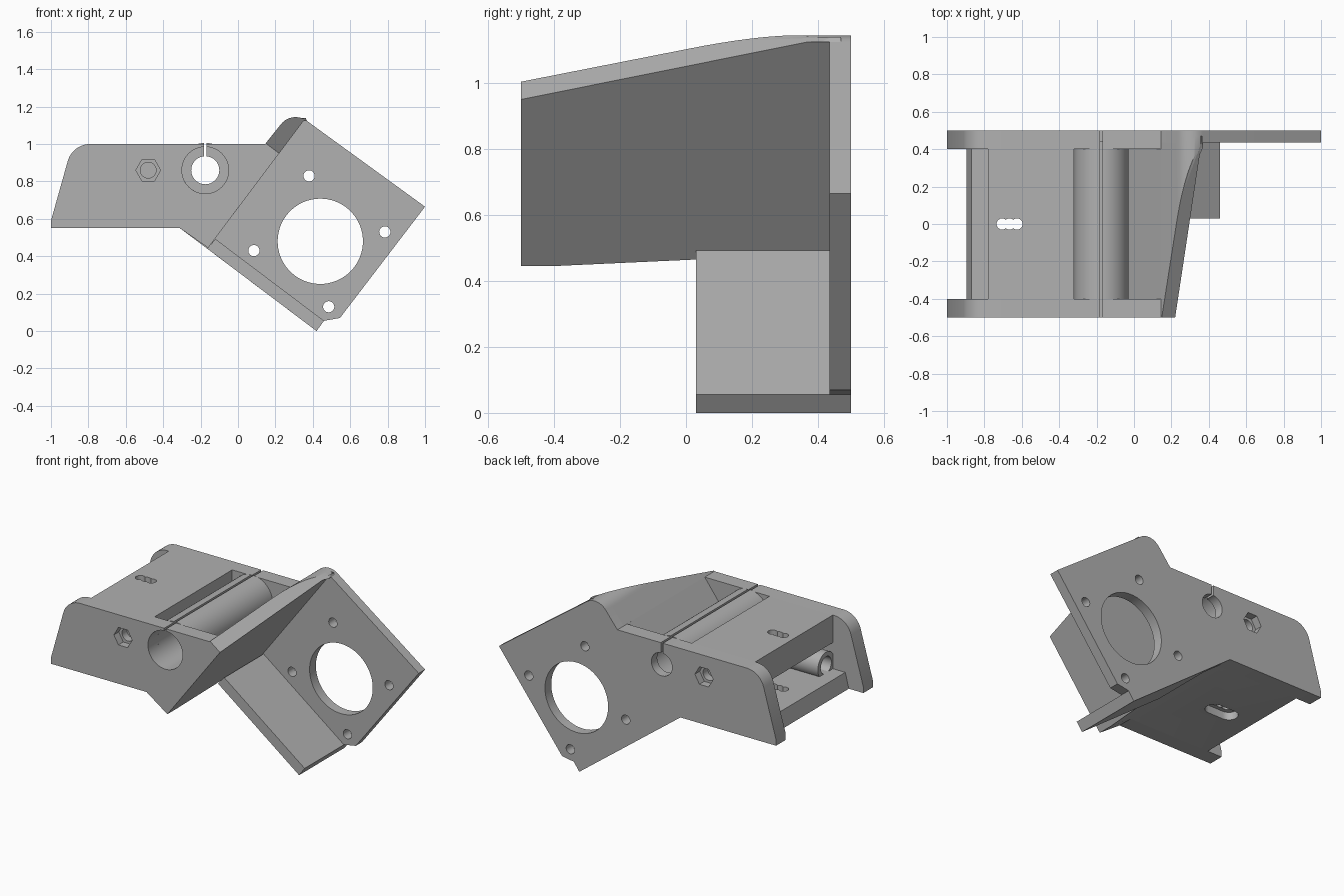
import bpy, bmesh, math
from mathutils import Vector

old = bpy.data.objects.get("Cube")
if old:
    bpy.data.objects.remove(old, do_unlink=True)

GREY = (0.44, 0.44, 0.44, 1)
mat = bpy.data.materials.new("plain grey")
mat.use_nodes = True
mat.diffuse_color = GREY
mat.node_tree.nodes["Principled BSDF"].inputs["Base Color"].default_value = GREY


def prism(name, outline, y0, y1, back=None):
    """Loft an x-z outline from y0 to y1 (optionally to a second outline)."""
    bm = bmesh.new()
    a = [bm.verts.new((x, y0, z)) for x, z in outline]
    b = [bm.verts.new((x, y1, z)) for x, z in (back or outline)]
    n = len(a)
    bm.faces.new(a)
    bm.faces.new(b[::-1])
    for i in range(n):
        j = (i + 1) % n
        bm.faces.new((a[i], b[i], b[j], a[j]))
    bmesh.ops.recalc_face_normals(bm, faces=bm.faces)
    me = bpy.data.meshes.new(name)
    bm.to_mesh(me)
    bm.free()
    me.materials.append(mat)
    ob = bpy.data.objects.new(name, me)
    bpy.context.collection.objects.link(ob)
    return ob


def arc(cx, cz, r, start, end, n):
    return [(cx + r * math.cos(math.radians(start + (end - start) * i / n)),
             cz + r * math.sin(math.radians(start + (end - start) * i / n)))
            for i in range(n + 1)]


def disc(cx, cz, r, n=48):
    return arc(cx, cz, r, 0, 360, n)[:n]


def rect(x0, x1, z0, z1):
    return [(x0, z0), (x1, z0), (x1, z1), (x0, z1)]


def activate(ob):
    bpy.ops.object.select_all(action='DESELECT')
    ob.select_set(True)
    bpy.context.view_layer.objects.active = ob


def cut(ob, *cutters):
    """Subtract (outline, y0, y1) prisms from an object."""
    activate(ob)
    for outline, y0, y1 in cutters:
        c = prism("cutter", outline, y0, y1)
        m = ob.modifiers.new("cut", 'BOOLEAN')
        m.operation = 'DIFFERENCE'
        m.solver = 'EXACT'
        m.object = c
        bpy.ops.object.modifier_apply(modifier=m.name)
        bpy.data.objects.remove(c, do_unlink=True)


parts = []

# Key points of the slanted face and body
FOOT, FOOT_BACK = (-0.16, 0.445), (-0.132, 0.482)
KNEE = (-0.31, 0.55)
RIDGE, RIDGE_BACK = (0.22, 0.95), (0.145, 1.0)
AXIS = (-0.175, 0.86)
NUT = (-0.48, 0.86)
slit = rect(-0.183, -0.168, 0.92, 1.05)

# Side walls with rounded outer corner
end = [(-1, 0.55), (-1, 0.59)] + arc(-0.79, 0.875, 0.125, 165, 90, 10)
wall = end + [RIDGE_BACK, RIDGE, FOOT, KNEE]
front_wall = prism("front_side_wall", wall, -0.5, -0.4)
cut(front_wall, (disc(*AXIS, 0.125), -0.6, -0.3), (slit, -0.6, -0.3),
    (disc(*NUT, 0.042), -0.6, -0.3), (disc(*NUT, 0.066, 6), -0.6, -0.45))
back_wall = prism("back_side_wall", end + [RIDGE_BACK, RIDGE, FOOT_BACK, KNEE], 0.4, 0.5)
cut(back_wall, (disc(*AXIS, 0.125), 0.3, 0.44), (disc(*AXIS, 0.075), 0.3, 0.6),
    (slit, 0.3, 0.6), (disc(*NUT, 0.042), 0.3, 0.6), (disc(*NUT, 0.066, 6), 0.45, 0.6))
parts += [front_wall, back_wall]

# Floor running into the slanted plate
inner = [RIDGE, RIDGE_BACK, (-0.118, 0.65), (-0.87, 0.65), (-0.895, 0.55), KNEE]
floor = prism("floor_and_slanted_plate", [FOOT] + inner, -0.4, 0.4, [FOOT_BACK] + inner)
top = prism("top_plate", rect(-0.78, -0.322, 0.82, 1.0), -0.4, 0.4)
parts += [floor, top]


# Tie slots of three merged holes, plus a shallow pocket below the floor
def vertical(ob, outline, z0, z1):
    """Subtract an x-y outline between two heights."""
    c = prism("cutter", outline, z0, z1)
    for v in c.data.vertices:
        v.co = Vector((v.co.x, v.co.z, v.co.y))
    c.data.flip_normals()
    activate(ob)
    m = ob.modifiers.new("cut", 'BOOLEAN')
    m.operation = 'DIFFERENCE'
    m.solver = 'EXACT'
    m.object = c
    bpy.ops.object.modifier_apply(modifier=m.name)
    bpy.data.objects.remove(c, do_unlink=True)


for plate, low, high in ((floor, 0.4, 0.75), (top, 0.75, 1.1)):
    for x in (-0.705, -0.665, -0.625):
        vertical(plate, disc(x, 0, 0.03, 20), low, high)
pocket = arc(-0.72, 0, 0.055, 90, 270, 10) + arc(-0.61, 0, 0.055, -90, 90, 10)
vertical(floor, pocket, 0.5, 0.6)

# Split clamp tube across the body
tube = prism("clamp_tube", disc(*AXIS, 0.146, 64), -0.4, 0.4)
cut(tube, (disc(*AXIS, 0.125, 64), -0.5, 0.5), (slit, -0.5, 0.5))
parts.append(tube)

# Guide tubes lying along the inside of the walls
for side, y in (("front", -0.33), ("back", 0.33)):
    guide = prism(side + "_guide_tube", disc(0, 0, 0.085, 32), -0.22, 0.22)
    cut(guide, (disc(0, 0, 0.055, 32), -0.3, 0.3))
    guide.rotation_euler.z = math.pi / 2
    guide.location = (-0.56, y, 0.70)
    parts.append(guide)

# Rounded gusset, trimmed by a rising plane
crown = arc(0.308, 1.044, 0.1, 143.13, 53.13, 14)
gusset = prism("gusset", [(0.139, 0.992), *crown, (0.362, 1.139), (0.214, 0.942)], -0.5, 0.47)
bm = bmesh.new()
bm.from_mesh(gusset.data)
rise = Vector((0.14, 0.93, 0.187))
normal = rise.cross(Vector((-0.8, 0, 0.6)))
if normal.z < 0:
    normal.negate()
cutd = bmesh.ops.bisect_plane(bm, geom=bm.verts[:] + bm.edges[:] + bm.faces[:],
                              plane_co=(0.22, -0.5, 0.95), plane_no=normal, clear_outer=True)
edges = [e for e in bm.edges if e.is_boundary]
bmesh.ops.holes_fill(bm, edges=edges, sides=0)
bmesh.ops.recalc_face_normals(bm, faces=bm.faces)
bm.to_mesh(gusset.data)
bm.free()
parts.append(gusset)

# Motor plate with its bore and four screw holes
motor = prism("motor_plate", [KNEE, RIDGE_BACK, *crown, (1.0, 0.665), (0.545, 0.07),
                              (0.46, 0.055), (0.42, 0.0)], 0.435, 0.5)
cut(motor, (disc(0.44, 0.48, 0.228, 72), 0.3, 0.6),
    *[(disc(x, z, 0.03, 24), 0.3, 0.6)
      for x, z in ((0.38, 0.83), (0.785, 0.53), (0.085, 0.43), (0.485, 0.13))])
parts.append(motor)

# Shelf under the motor
parts.append(prism("motor_shelf", [(-0.165, 0.441), (0.42, 0.0), (0.46, 0.055), (-0.12, 0.492)],
                   0.03, 0.47))

for ob in parts:
    activate(ob)
    bpy.ops.object.shade_smooth_by_angle(angle=math.radians(30))
